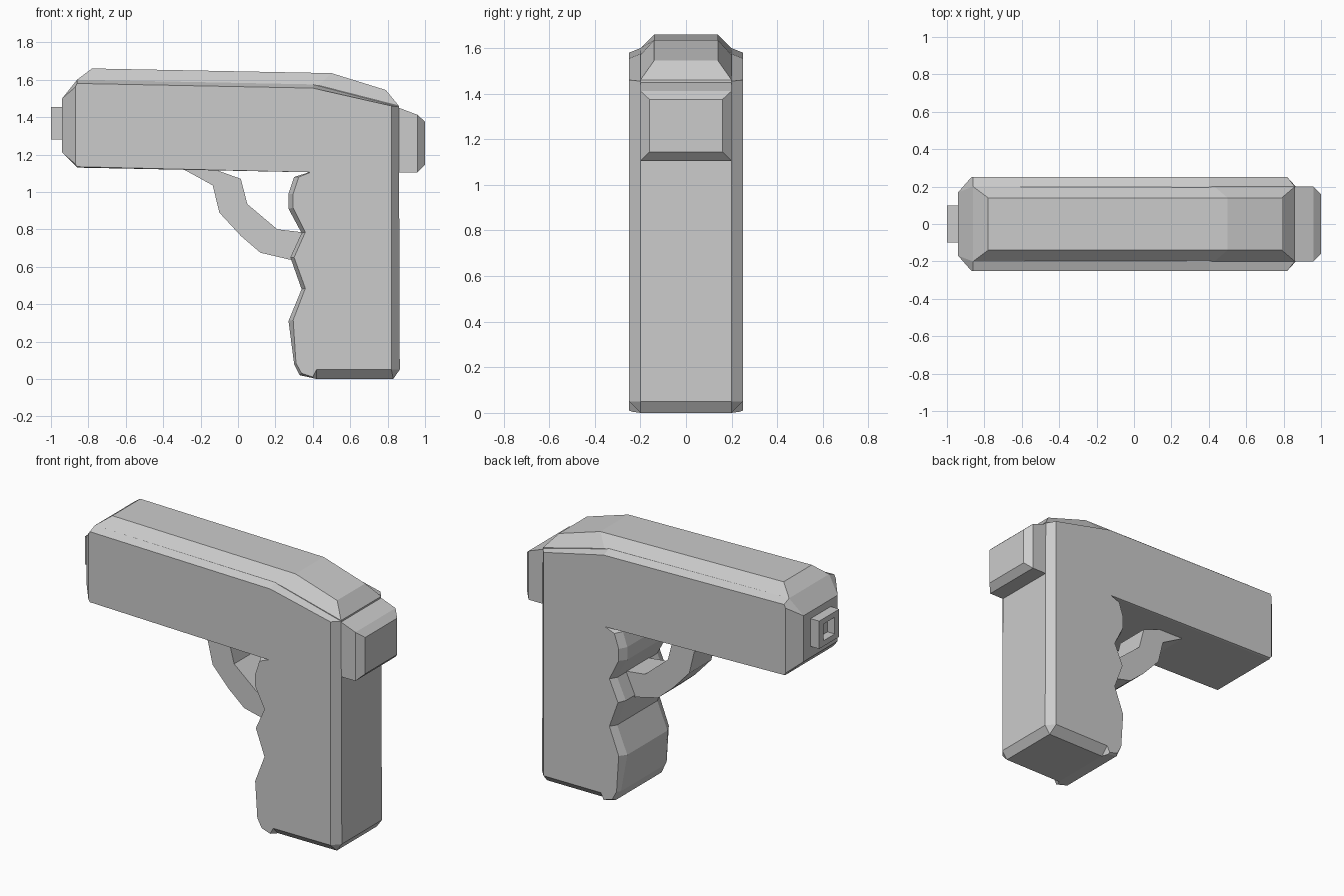
import bpy, bmesh

if "Cube" in bpy.data.objects:
    bpy.data.objects.remove(bpy.data.objects["Cube"])


def loft(name, rings):
    """Join equal-length closed rings with side faces and cap both ends."""
    bm = bmesh.new()
    loops = [[bm.verts.new(p) for p in ring] for ring in rings]
    n = len(loops[0])
    for a, b in zip(loops, loops[1:]):
        for i in range(n):
            j = (i + 1) % n
            bm.faces.new((a[i], a[j], b[j], b[i]))
    bm.faces.new(loops[0])
    bm.faces.new(loops[-1])
    bmesh.ops.remove_doubles(bm, verts=bm.verts, dist=0.0005)
    bmesh.ops.recalc_face_normals(bm, faces=bm.faces)
    bmesh.ops.triangulate(bm, faces=[f for f in bm.faces if len(f.verts) > 4])
    mesh = bpy.data.meshes.new(name)
    bm.to_mesh(mesh)
    bm.free()
    obj = bpy.data.objects.new(name, mesh)
    bpy.context.collection.objects.link(obj)
    return obj


def rect(x, half_y, z0, z1):
    """Upright rectangular ring at a given x."""
    return [(x, -half_y, z0), (x, half_y, z0), (x, half_y, z1), (x, -half_y, z1)]


# Body: outer x, z and half width, then the side-face x, z
body = [
    (-.94, 1.50, .17, -.87, 1.56), (-.86, 1.60, .20, -.86, 1.58),
    (.40, 1.575, .20, .40, 1.555), (.86, 1.455, .20, .82, 1.46),
    (.865, .05, .20, .82, .05), (.83, 0, .20, .82, .05),
    (.42, 0, .20, .42, .05), (.40, .005, .235, .40, .01),
    (.33, .02, .23, .34, .03), (.30, .08, .22, .31, .085),
    (.27, .31, .20, .295, .315), (.34, .48, .20, .36, .485),
    (.28, .65, .20, .30, .65), (.34, .78, .20, .36, .785),
    (.27, .91, .20, .295, .915), (.27, .99, .20, .295, .99),
    (.30, 1.08, .20, .325, 1.08), (.38, 1.105, .24, .39, 1.105),
    (-.86, 1.13, .24, -.86, 1.135), (-.94, 1.21, .17, -.87, 1.15),
]
loft("body", [
    [(p[3], -.25, p[4]) for p in body],
    [(p[0], -p[2], p[1]) for p in body],
    [(p[0], p[2], p[1]) for p in body],
    [(p[3], .25, p[4]) for p in body],
])

# Raised ridge along the top: outer shoulders narrowing to a flat crown
base = [(-.86, 1.60), (.43, 1.57), (.86, 1.46)]
crown = [(-.78, 1.66), (.50, 1.635), (.79, 1.545)]
under = [(x, z - .04) for x, z in base]


def outline(points, half_y):
    return [(x, -half_y, z) for x, z in points] + [(x, half_y, z) for x, z in reversed(points)]


loft("top_ridge", [outline(under, .2), outline(base, .2), outline(crown, .14)])

# Rear block with a chamfered end
loft("rear_block", [rect(.82, .2, 1.105, 1.46), rect(.86, .2, 1.105, 1.45),
                    rect(.96, .2, 1.105, 1.412), rect(1.0, .16, 1.145, 1.375)])

# Square muzzle with a recessed bore
loft("muzzle", [rect(-.92, .1, 1.28, 1.455), rect(-1.0, .1, 1.28, 1.455),
                rect(-1.0, .055, 1.315, 1.42), rect(-.95, .055, 1.315, 1.42)])

# Faceted trigger guard
guard = [(-.29, 1.12), (-.135, 1.035), (-.10, .89), (.015, .765), (.12, .675),
         (.29, .635), (.36, .70), (.34, .785), (.21, .80), (.05, .935),
         (.015, 1.07), (-.11, 1.115)]
loft("trigger_guard", [[(x, y, z) for x, z in guard] for y in (-.11, .11)])
